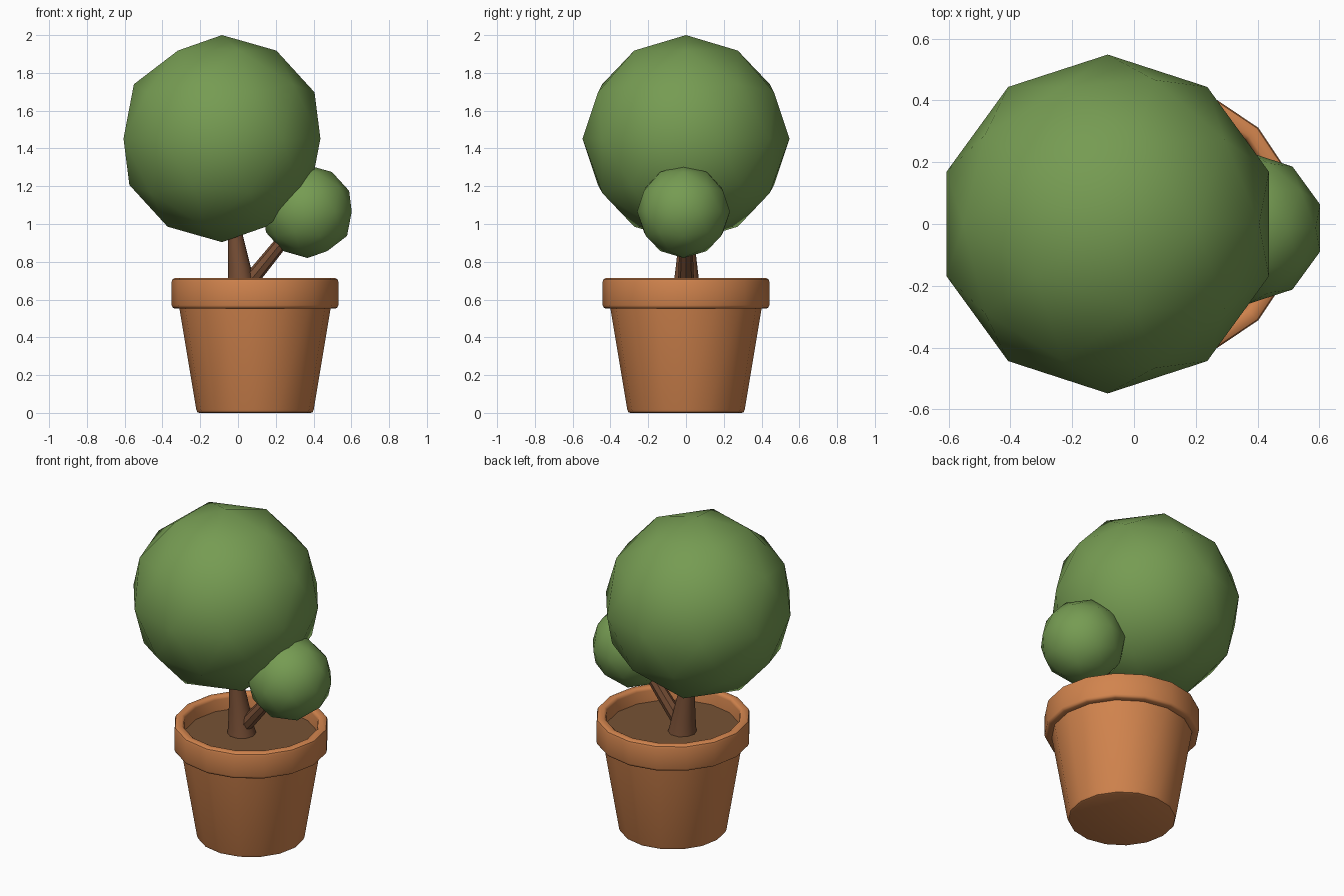
import bpy, math
from mathutils import Vector

if "Cube" in bpy.data.objects:
    bpy.data.objects.remove(bpy.data.objects["Cube"])


def material(name, rgb):
    m = bpy.data.materials.new(name)
    m.diffuse_color = (*rgb, 1)
    m.use_nodes = True
    m.node_tree.nodes["Principled BSDF"].inputs["Base Color"].default_value = m.diffuse_color
    return m


def finish(obj, mat, angle):
    obj.data.materials.append(mat)
    bpy.ops.object.select_all(action='DESELECT')
    obj.select_set(True)
    bpy.context.view_layer.objects.active = obj
    bpy.ops.object.shade_smooth_by_angle(angle=math.radians(angle))


def ring_mesh(name, rings, sides, mat, angle=40, cap_start=True, cap_end=True):
    """Skin a list of (centre, axis, radius) rings."""
    verts, faces = [], []
    for centre, axis, radius in rings:
        q = Vector((0, 0, 1)).rotation_difference(Vector(axis))
        for i in range(sides):
            a = math.tau * i / sides
            verts.append(Vector(centre) + q @ Vector((radius * math.cos(a), radius * math.sin(a), 0)))
    for k in range(len(rings) - 1):
        for i in range(sides):
            j = (i + 1) % sides
            faces.append((k * sides + i, k * sides + j, (k + 1) * sides + j, (k + 1) * sides + i))
    if cap_start:
        faces.append(tuple(reversed(range(sides))))
    if cap_end:
        faces.append(tuple(range((len(rings) - 1) * sides, len(rings) * sides)))
    mesh = bpy.data.meshes.new(name)
    mesh.from_pydata(verts, [], faces)
    obj = bpy.data.objects.new(name, mesh)
    bpy.context.collection.objects.link(obj)
    finish(obj, mat, angle)
    return obj


def leaf_ball(name, centre, radius, mat):
    bpy.ops.mesh.primitive_ico_sphere_add(subdivisions=2, radius=radius, location=centre)
    obj = bpy.context.object
    obj.name = name
    finish(obj, mat, 60)


terracotta = material("terracotta", (0.64, 0.23, 0.075))
earth = material("earth", (0.18, 0.085, 0.035))
bark = material("bark", (0.18, 0.075, 0.035))
leaf = material("leaf", (0.18, 0.33, 0.085))

POT_X, SOIL_Z, UP = 0.09, 0.625, (0, 0, 1)

# Pot with rim, as (radius, height) going up the outside and down the inside
profile = [(0.295, 0), (0.305, 0.004), (0.311, 0.018), (0.40, 0.553),
           (0.428, 0.553), (0.437, 0.559), (0.441, 0.57),
           (0.441, 0.695), (0.437, 0.707), (0.425, 0.714),
           (0.40, 0.714), (0.389, 0.707), (0.385, 0.695), (0.38, 0.60)]
ring_mesh("pot", [((POT_X, 0, z), UP, r) for r, z in profile], 16, terracotta, cap_end=False)

# Soil
ring_mesh("soil", [((POT_X, 0, 0.60), UP, 0.38), ((POT_X, 0, SOIL_Z), UP, 0.382)], 16, earth)

# Trunk leaning slightly left
trunk = [(0.025, 0.61, 0.085), (0.02, 0.66, 0.075), (0.008, 0.767, 0.061),
         (-0.013, 0.93, 0.041), (-0.03, 1.10, 0.035)]
ring_mesh("trunk", [((x, 0.003, z), UP, r) for x, z, r in trunk], 10, bark)

# Side branch
axis = (0.64, 0, 0.76)
branch = [(0.03, 0.66, 0.042), (0.098, 0.74, 0.04), (0.216, 0.885, 0.036), (0.33, 1.02, 0.03)]
ring_mesh("branch", [((x, 0, z), axis, r) for x, z, r in branch], 8, bark)

# Foliage
leaf_ball("large_foliage", (-0.085, 0, 1.452), 0.548, leaf)
leaf_ball("small_foliage", (0.368, -0.013, 1.066), 0.246, leaf)
